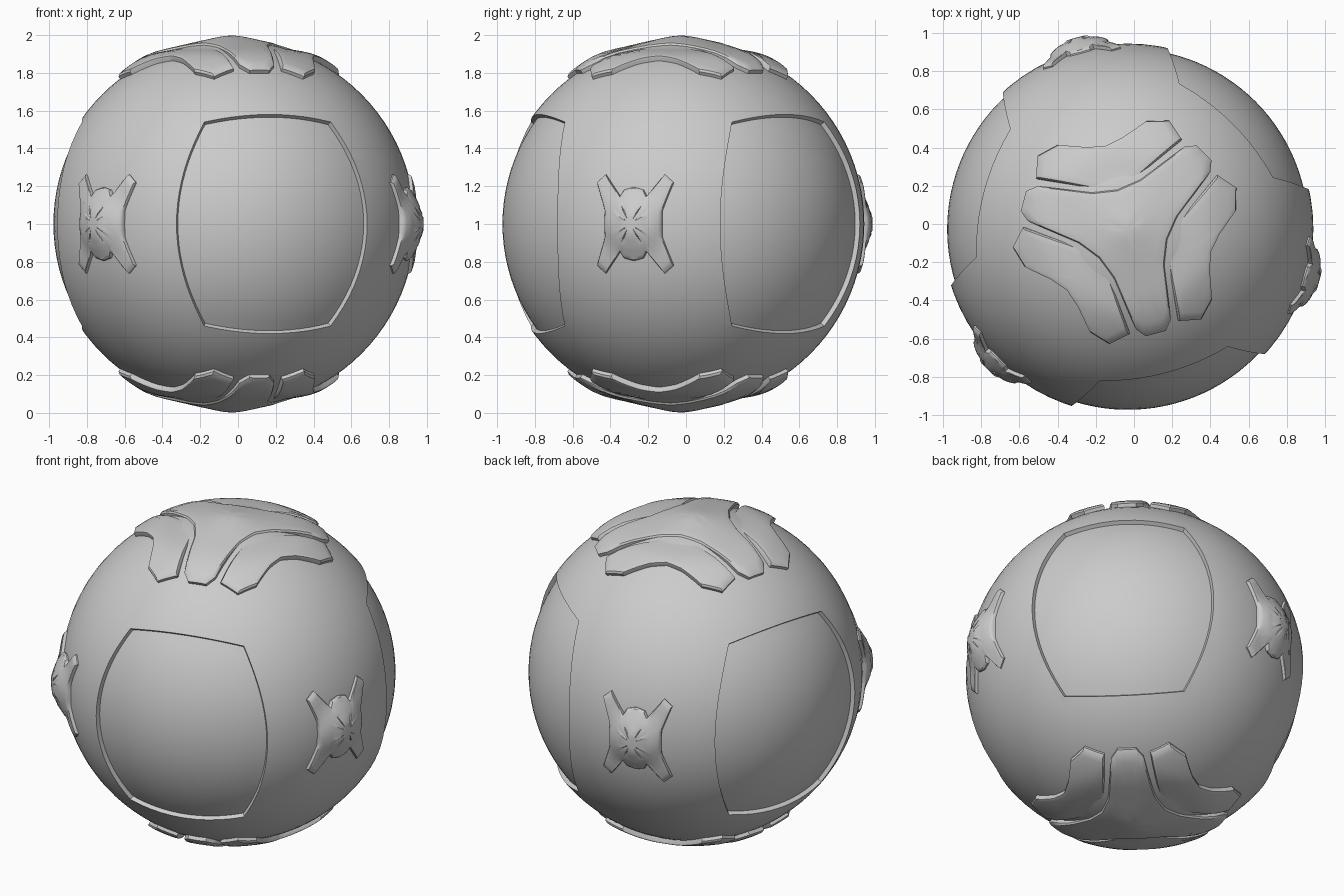
import bpy, bmesh
from math import sin, cos, radians, sqrt, exp
from mathutils import Vector, Matrix

if "Cube" in bpy.data.objects:
    bpy.data.objects.remove(bpy.data.objects["Cube"])

CENTRE = Vector((-0.0325, -0.027, 1.0))
SHELL_R, PANEL_R = 0.971, 0.945
PANEL_AZ = (45, 165, 285)
CREST_AZ = (-15, 105, 225)


def make_object(name, bm):
    bmesh.ops.recalc_face_normals(bm, faces=bm.faces)
    mesh = bpy.data.meshes.new(name)
    bm.to_mesh(mesh)
    bm.free()
    ob = bpy.data.objects.new(name, mesh)
    bpy.context.collection.objects.link(ob)
    return ob


def smooth(ob, angle=35):
    bpy.ops.object.select_all(action='DESELECT')
    ob.select_set(True)
    bpy.context.view_layer.objects.active = ob
    bpy.ops.object.shade_smooth_by_angle(angle=radians(angle))


def ramp(x, a, b):
    t = max(0.0, min(1.0, (x - a) / (b - a)))
    return t * t * (3 - 2 * t)


def polar(r, a):
    return (r * cos(radians(a)), r * sin(radians(a)))


def panel_cutter(az):
    """Curved block whose inner face is the recessed panel floor."""
    bm, n, layers = bmesh.new(), 20, []
    for R in (PANEL_R, 1.15):
        rows = []
        for j in range(n + 1):
            t, row = 2 * j / n - 1, []
            for i in range(n + 1):
                s = 2 * i / n - 1
                a = radians(az + s * (32.6 - 7.2 * t * t))
                e = radians(t * (36.7 - 2.9 * s * s))
                row.append(bm.verts.new(CENTRE + R * Vector((cos(a) * cos(e), sin(a) * cos(e), sin(e)))))
            rows.append(row)
        layers.append(rows)
        for j in range(n):
            for i in range(n):
                bm.faces.new((rows[j][i], rows[j][i + 1], rows[j + 1][i + 1], rows[j + 1][i]))
    rim = ([(0, i) for i in range(n)] + [(j, n) for j in range(n)]
           + [(n, i) for i in range(n, 0, -1)] + [(j, 0) for j in range(n, 0, -1)])
    lo, hi = layers
    for (a, b), (c, d) in zip(rim, rim[1:] + rim[:1]):
        bm.faces.new((lo[a][b], lo[c][d], hi[c][d], hi[a][b]))
    return make_object("panel_cutter", bm)


def pad(name, outline, mid, radius, frame, sub=4):
    """Raised plate on the sphere: concentric rings of a 2D outline, radius(r) sets its height."""
    bm, pts = bmesh.new(), []
    for p, q in zip(outline, outline[1:] + outline[:1]):
        pts += [Vector(p).lerp(Vector(q), k / sub) for k in range(sub)]
    mid = Vector(mid)

    def place(p, R):
        d = Vector((p.x, p.y, sqrt(1 - p.length_squared)))
        return bm.verts.new(CENTRE + frame @ (d * R))

    rings = []
    for scale, drop in ((1, None), (1, 0.012), (0.96, 0.002), (0.88, 0), (0.75, 0),
                        (0.6, 0), (0.45, 0), (0.3, 0), (0.15, 0)):
        ring = []
        for p in pts:
            q = mid.lerp(p, scale)
            ring.append(place(q, 0.95 if drop is None else radius(q.length) - drop))
        rings.append(ring)
    n = len(pts)
    for a, b in zip(rings, rings[1:]):
        for i in range(n):
            k = (i + 1) % n
            bm.faces.new((a[i], a[k], b[k], b[i]))
    for ring, R in ((rings[-1], radius(mid.length)), (rings[0], 0.93)):
        tip = place(mid, R)
        for i in range(n):
            bm.faces.new((ring[i], ring[(i + 1) % n], tip))
    ob = make_object(name, bm)
    smooth(ob)
    return ob


# Main ball with three recessed panels
bm = bmesh.new()
bmesh.ops.create_uvsphere(bm, u_segments=72, v_segments=48, radius=SHELL_R,
                          matrix=Matrix.Translation(CENTRE))
shell = make_object("ball_shell", bm)
bpy.context.view_layer.objects.active = shell
for az in PANEL_AZ:
    cutter = panel_cutter(az)
    mod = shell.modifiers.new("recess", 'BOOLEAN')
    mod.operation, mod.solver, mod.object = 'DIFFERENCE', 'EXACT', cutter
    bpy.ops.object.modifier_apply(modifier=mod.name)
    bpy.data.objects.remove(cutter)
smooth(shell, 30)

# Pole caps: three-armed star plus three scalloped plates, top and bottom
star = []
for az in PANEL_AZ:
    rot = Matrix.Rotation(radians(az), 2)
    arm = [(0.24, -0.14), (0.52, -0.095), (0.57, -0.055),
           (0.57, 0.055), (0.52, 0.095), (0.24, 0.14)]
    star += [tuple(rot @ Vector(p)) for p in arm] + [polar(0.22, az + 60)]

half = [polar(*p) for p in ((0.3, 27), (0.555, 46), (0.615, 36), (0.58, 25), (0.485, 12))]
plate = [(0.2, 0)] + half + [(0.455, 0)] + [(x, -y) for x, y in reversed(half)]


def star_height(r):
    return 0.982 + 0.016 * exp(-(r / 0.11) ** 2) + 0.022 * ramp(r, 0.25, 0.48)


def plate_height(r):
    return 0.968 + 0.033 * ramp(r, 0.25, 0.48)


for side, sign in (("top", 1), ("bottom", -1)):
    flip = Matrix.Diagonal((1, 1, sign))
    pad(side + "_star", star, (0, 0), star_height, flip)
    for i, az in enumerate(CREST_AZ):
        pad(f"{side}_plate_{i + 1}", plate, (0.37, 0), plate_height,
            flip @ Matrix.Rotation(radians(az), 3, 'Z'))

# Small four-pointed crests around the equator
quarter = [(0.16, 0.07), (0.215, 0.225), (0.165, 0.268), (0.075, 0.15), (0.055, 0.185)]
crest = (quarter + [(0, 0.2)] + [(-x, y) for x, y in reversed(quarter)]
         + [(-x, -y) for x, y in quarter] + [(0, -0.2)]
         + [(x, -y) for x, y in reversed(quarter)])


def crest_height(r):
    return 0.99 + 0.035 * (1 - ramp(r, 0.08, 0.2)) + 0.013 * (1 - ramp(r, 0.06, 0.075))


for i, az in enumerate(CREST_AZ):
    a = radians(az)
    frame = Matrix(((-sin(a), 0, cos(a)), (cos(a), 0, sin(a)), (0, 1, 0)))
    pad(f"side_crest_{i + 1}", crest, (0, 0), crest_height, frame)
